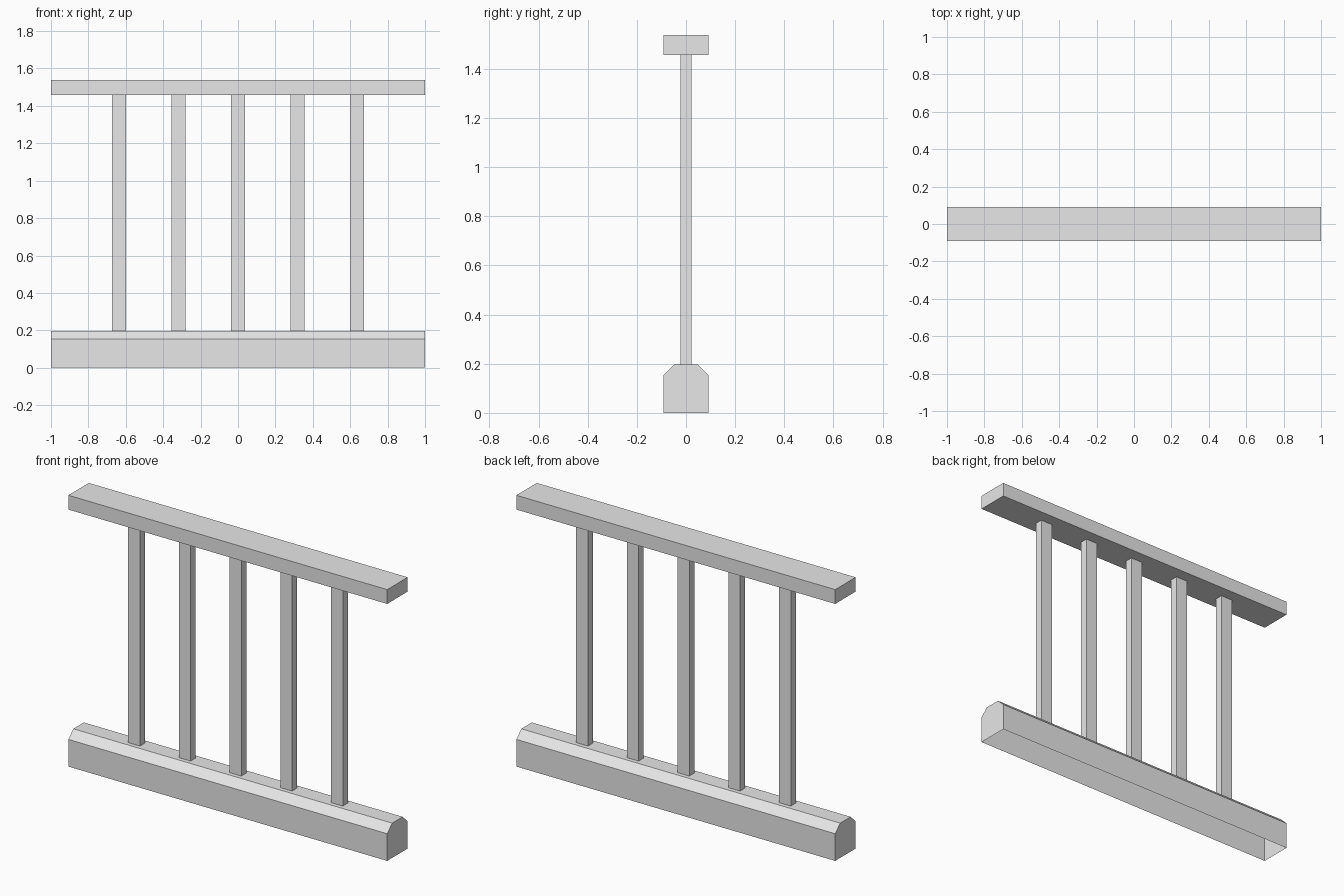
import bpy
import bmesh

cube = bpy.data.objects.get("Cube")
if cube:
    bpy.data.objects.remove(cube, do_unlink=True)

# One plain grey for every part
grey = bpy.data.materials.new("light_grey")
grey.use_nodes = True
colour = (0.8, 0.8, 0.8, 1)
grey.diffuse_color = colour
grey.node_tree.nodes["Principled BSDF"].inputs["Base Color"].default_value = colour


def extrude_profile(name, profile, half_length, open_bottom=False):
    """Sweep a (y, z) outline along x; its first edge is the underside."""
    bm = bmesh.new()
    face = bm.faces.new([bm.verts.new((-half_length, y, z)) for y, z in profile])
    underside = face.edges[0]
    out = bmesh.ops.extrude_face_region(bm, geom=[face], use_keep_orig=True)
    moved = [v for v in out["geom"] if isinstance(v, bmesh.types.BMVert)]
    bmesh.ops.translate(bm, verts=moved, vec=(2 * half_length, 0, 0))
    bmesh.ops.recalc_face_normals(bm, faces=bm.faces)
    if open_bottom:
        bottom = [f for f in underside.link_faces if abs(f.normal.z) > 0.9]
        bmesh.ops.delete(bm, geom=bottom, context="FACES_ONLY")
    mesh = bpy.data.meshes.new(name)
    bm.to_mesh(mesh)
    bm.free()
    mesh.materials.append(grey)
    obj = bpy.data.objects.new(name, mesh)
    bpy.context.collection.objects.link(obj)
    return obj


def block(name, half_x, half_y, z0, z1):
    outline = [(-half_y, z0), (half_y, z0), (half_y, z1), (-half_y, z1)]
    return extrude_profile(name, outline, half_x)


RAIL_Y = 0.0915
BASE_TOP = 0.197
RAIL_BOTTOM = 1.457

# Chamfered bottom rail, hollow underneath
shoulder, flat = 0.154, 0.047
extrude_profile("bottom_rail", [(-RAIL_Y, 0), (RAIL_Y, 0), (RAIL_Y, shoulder),
                                (flat, BASE_TOP), (-flat, BASE_TOP),
                                (-RAIL_Y, shoulder)], 1, open_bottom=True)

# Handrail
block("top_rail", 1, RAIL_Y, RAIL_BOTTOM, 1.538)

# Evenly spaced balusters
for i in range(5):
    baluster = block(f"baluster_{i + 1}", 0.037, 0.0225, BASE_TOP, RAIL_BOTTOM)
    baluster.location.x = (i - 2) * 0.318
